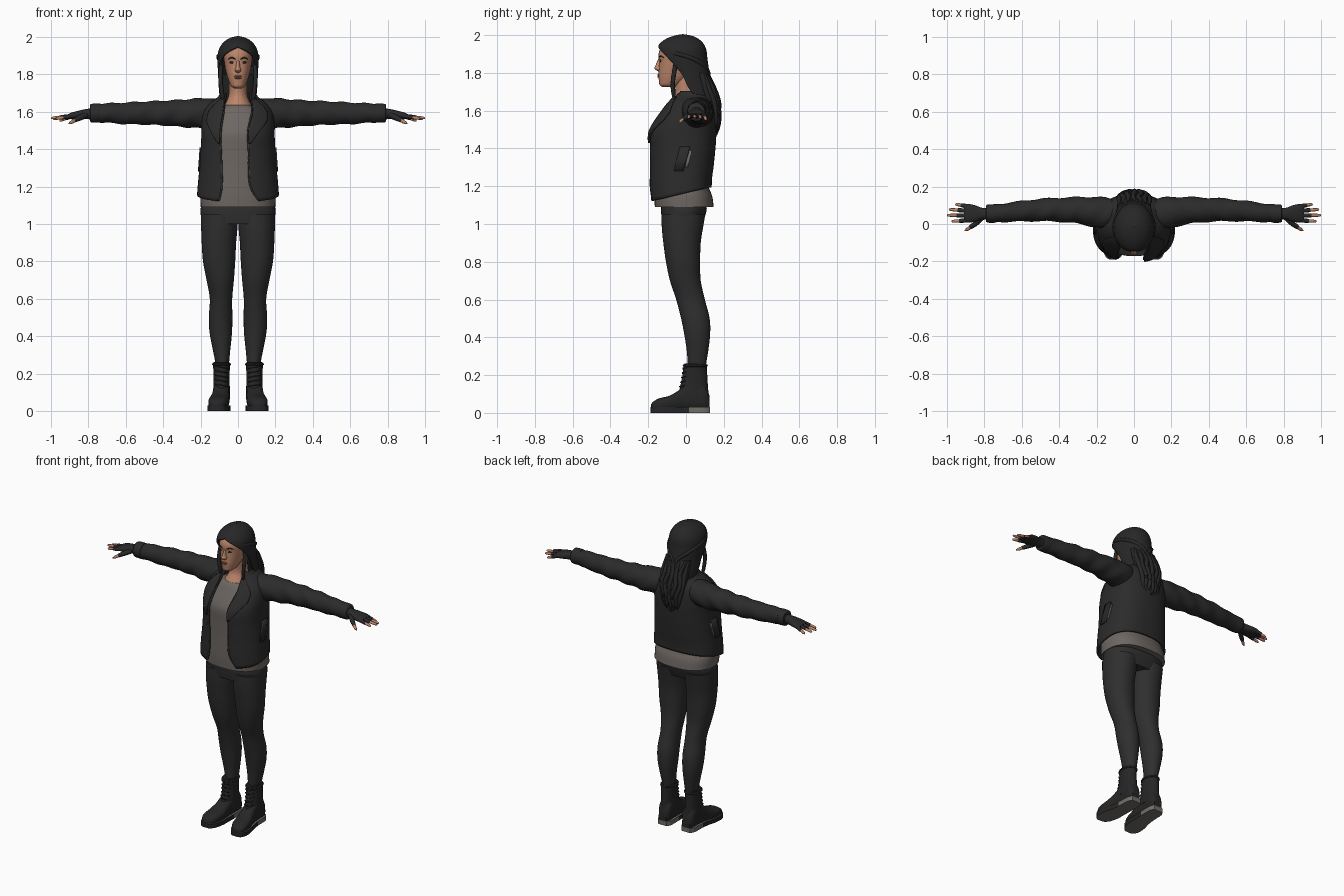
import bpy, bmesh, math
from mathutils import Vector, Matrix

if "Cube" in bpy.data.objects:
    bpy.data.objects.remove(bpy.data.objects["Cube"])

def material(name, r, g, b):
    m = bpy.data.materials.new(name)
    m.diffuse_color = (r, g, b, 1)
    m.use_nodes = True
    m.node_tree.nodes["Principled BSDF"].inputs["Base Color"].default_value = m.diffuse_color
    return m

JACKET = material("jacket black", .024, .024, .024)
TROUSER = material("trouser charcoal", .028, .028, .028)
HAIR = material("hair black", .02, .02, .02)
BOOT = material("boot black", .019, .019, .019)
GLOVE = material("glove black", .022, .022, .023)
SHIRT = material("shirt grey", .155, .135, .122)
SOLE = material("sole grey", .17, .155, .14)
SKIN = material("skin", .5, .235, .145)
LIPS = material("lips", .36, .13, .09)
METAL = material("zip metal", .07, .07, .07)

def sample(tab, u):
    """Smooth interpolation of a table whose rows start with the parameter."""
    u = min(max(u, tab[0][0]), tab[-1][0])
    i = max(k for k in range(len(tab) - 1) if tab[k][0] <= u)
    def slope(k, c):
        lo, hi = tab[max(k - 1, 0)], tab[min(k + 1, len(tab) - 1)]
        return (hi[c] - lo[c]) / (hi[0] - lo[0])
    p, q = tab[i], tab[i + 1]
    h = q[0] - p[0]
    s = (u - p[0]) / h
    return [(2*s**3 - 3*s**2 + 1) * p[c] + (s**3 - 2*s**2 + s) * h * slope(i, c)
            + (3*s**2 - 2*s**3) * q[c] + (s**3 - s**2) * h * slope(i + 1, c)
            for c in range(1, len(p))]

def spread(tab, sub):
    us = [p[0] + (q[0] - p[0]) * k / sub for p, q in zip(tab, tab[1:]) for k in range(sub)]
    return us + [tab[-1][0]]

def finish(ob, mat, mirror, thick=0):
    ob.data.materials.append(mat)
    ob.data.shade_smooth()
    ob.data.set_sharp_from_angle(angle=math.radians(50))
    bpy.context.collection.objects.link(ob)
    if thick:
        mod = ob.modifiers.new("thickness", 'SOLIDIFY')
        mod.thickness, mod.offset = thick, 0
    if mirror:
        ob.modifiers.new("mirror", 'MIRROR')
    return ob

def skin_rows(name, rows, mat, closed=True, caps=True, thick=0, mirror=False):
    n, m = len(rows[0]), len(rows)
    faces = [(i*n + j, i*n + (j+1) % n, (i+1)*n + (j+1) % n, (i+1)*n + j)
             for i in range(m - 1) for j in range(n if closed else n - 1)]
    if closed and caps:
        faces += [tuple(range(n)), tuple(range((m - 1)*n, m*n))]
    me = bpy.data.meshes.new(name)
    me.from_pydata([tuple(p) for r in rows for p in r], [], faces)
    bm = bmesh.new()
    bm.from_mesh(me)
    bmesh.ops.remove_doubles(bm, verts=bm.verts, dist=1e-5)
    bmesh.ops.recalc_face_normals(bm, faces=bm.faces)
    bm.to_mesh(me)
    bm.free()
    return finish(bpy.data.objects.new(name, me), mat, mirror, thick)

def surf(tab, u, t, e=1, off=0, axis='z'):
    """Point on a lofted oval; t = 0 faces the front, t = pi/2 faces +x."""
    v = sample(tab, u)
    s, c = math.sin(t), math.cos(t)
    x = (v[0] + off) * math.copysign(abs(s)**e, s) + (v[3] if len(v) > 3 else 0)
    y = (v[1] + v[2]) / 2 - ((v[2] - v[1]) / 2 + off) * math.copysign(abs(c)**e, c)
    return Vector({'z': (x, y, u), 'x': (u, y, x), 'y': (x, u, y)}[axis])

def loft(name, tab, mat, e=1, sub=4, n=40, axis='z', span=None, off=0, warp=None, us=None, **kw):
    rows = []
    for u in us or spread(tab, sub):
        a, b = span(u) if span else (0, 2 * math.pi * (n - 1) / n)
        row = [surf(tab, u, a + (b - a) * j / (n - 1), e, off, axis) for j in range(n)]
        rows.append([warp(p) for p in row] if warp else row)
    return skin_rows(name, rows, mat, closed=span is None, **kw)

def tube(name, pts, mat, n=10, sub=4, **kw):
    """Round strand through (x, y, z, radius) points."""
    tab = [(k, *p) for k, p in enumerate(pts)]
    s = [sample(tab, u) for u in spread(tab, sub)]
    c = [Vector(p[:3]) for p in s]
    rows = []
    for i, p in enumerate(s):
        q = (c[min(i + 1, len(c) - 1)] - c[max(i - 1, 0)]).to_track_quat('Z', 'Y')
        rows.append([c[i] + q @ Vector((p[3]*math.cos(2*math.pi*j/n), p[3]*math.sin(2*math.pi*j/n), 0))
                     for j in range(n)])
    return skin_rows(name, rows, mat, **kw)

def blob(name, loc, size, mat, mirror=False):
    me = bpy.data.meshes.new(name)
    bm = bmesh.new()
    bmesh.ops.create_uvsphere(bm, u_segments=16, v_segments=10, radius=1,
                              matrix=Matrix.Translation(loc) @ Matrix.Diagonal((*size, 1)))
    bm.to_mesh(me)
    bm.free()
    return finish(bpy.data.objects.new(name, me), mat, mirror)

def angle_at(tab, u, x, e):
    return math.asin(min(1, abs(x) / sample(tab, u)[0])**(1 / e))

# Trousers: hips and mirrored legs (z, half width, front y, back y, centre x)
loft("hips", [(1.0, .19, -.125, .085), (1.04, .198, -.13, .1), (1.08, .2, -.132, .11),
              (1.15, .185, -.125, .1)], TROUSER, e=.85)
loft("leg", [(.2, .035, .014, .1, .084), (.25, .036, .01, .105, .084), (.33, .047, .004, .118, .088),
             (.42, .06, -.01, .128, .092), (.5, .063, -.026, .125, .093), (.6, .06, -.052, .1, .091),
             (.7, .073, -.085, .078, .095), (.8, .086, -.106, .075, .101), (.9, .092, -.12, .078, .102),
             (.98, .097, -.128, .09, .1), (1.05, .098, -.13, .102, .1)], TROUSER, e=.95, mirror=True)

# Boots: foot along y (y, half width, bottom, top, centre x), sole, shaft, laces
FOOT = [(-.185, .018, .018, .045, .112), (-.175, .034, .012, .058, .111), (-.145, .05, .01, .076, .108),
        (-.09, .054, .01, .09, .101), (-.04, .048, .01, .118, .094), (0, .045, .01, .15, .09),
        (.05, .044, .01, .17, .088), (.1, .042, .01, .15, .087), (.125, .028, .012, .09, .087)]
loft("boot_foot", FOOT, BOOT, e=.75, sub=3, n=28, axis='y', mirror=True)
ys = spread(FOOT, 3)
edge = []
for side, seq in ((1, ys), (-1, ys[::-1])):
    for y in seq:
        v = sample(FOOT, y)
        edge.append((v[3] + side * (v[0] + .004), y * 1.02))
sole = skin_rows("boot_sole", [[(x, y, z) for x, y in edge] for z in (0, .03)], SOLE, mirror=True)
sole.data.materials.append(BOOT)
for f in sole.data.polygons:
    if abs(f.normal.z) < .5 and f.center.y < .01:
        f.material_index = 1
SHAFT = [(.08, .046, -.045, .122, .088), (.13, .044, -.033, .117, .088), (.19, .043, -.02, .113, .088),
         (.25, .045, -.012, .11, .088), (.262, .043, -.008, .107, .088)]
loft("boot_shaft", SHAFT, BOOT, n=28, mirror=True)
for k in range(6):
    z = .115 + k * .024
    tube("boot_lace", [(*surf(SHAFT, z + d, t, off=.002), .004) for t, d in
                       ((-.8, -.006), (0, 0), (.8, .006))], BOOT, n=6, mirror=True)
tube("boot_collar", [(*surf(SHAFT, .25, k * math.pi / 6), .006) for k in range(13)], BOOT, n=8, sub=2, mirror=True)

# Shirt and neck
loft("shirt", [(1.09, .2, -.165, .147), (1.15, .2, -.168, .138), (1.2, .19, -.168, .12), (1.3, .18, -.167, .125),
               (1.4, .174, -.169, .13), (1.48, .172, -.17, .135), (1.53, .17, -.15, .135),
               (1.58, .15, -.122, .125), (1.62, .108, -.1, .11), (1.635, .08, -.085, .1)], SHIRT, e=.82)
loft("neck", [(1.57, .1, -.105, .1), (1.62, .084, -.093, .09), (1.65, .064, -.076, .08),
              (1.69, .05, -.057, .075), (1.76, .048, -.06, .07), (1.81, .048, -.06, .07)], SKIN)

# Jacket: open shell with a hem that rises to the back
E = .82
COAT = [(1.12, .213, -.188, .13), (1.2, .208, -.188, .132), (1.3, .2, -.186, .14), (1.4, .193, -.187, .15),
        (1.48, .19, -.187, .155), (1.53, .19, -.165, .155), (1.6, .178, -.12, .15),
        (1.64, .15, -.09, .142), (1.67, .11, -.066, .125), (1.69, .085, -.056, .108)]
GAP = [(1.12, .1, .11), (1.2, .085, .065), (1.4, .09, .056), (1.5, .09, .052), (1.6, .075, .074), (1.69, .062, .062)]

def hem(p):
    p.z += .075 * (p.y + .188) / .318 * max(0, (1.3 - p.z) / .18)
    return p

def coat_span(z):
    left, right = sample(GAP, z)
    return angle_at(COAT, z, right, E), 2 * math.pi - angle_at(COAT, z, left, E)

loft("jacket_body", COAT, JACKET, e=E, n=72, span=coat_span, warp=hem, thick=.012)
loft("jacket_collar", [(1.645, .118, -.085, .135), (1.67, .105, -.075, .125), (1.7, .088, -.055, .108)],
     JACKET, n=48, span=lambda z: (.85, 2 * math.pi - .85), thick=.012)
# Lapels, zips and side pockets follow the jacket surface
for side, col in ((-1, 0), (1, 1)):
    def lapel_span(z):
        a = angle_at(COAT, z, sample(GAP, z)[col], E)
        w = .55 * max(.05, min((z - 1.42) / .13, (1.72 - z) / .12, 1))
        return side * a, side * (a + w)
    loft("lapel", COAT, JACKET, e=E, n=10, span=lapel_span, off=.012, thick=.01,
         us=[1.43 + k * .015 for k in range(17)])
    tube("front_zip", [(*hem(surf(COAT, z, side * angle_at(COAT, z, sample(GAP, z)[col], E), E, .003)), .005)
                       for z in (1.125, 1.2, 1.3, 1.4, 1.48, 1.53, 1.6)], METAL, n=6)
    loft("pocket_lining", COAT, SOLE, e=E, n=4, off=.008, thick=.004, us=[1.3, 1.33, 1.36, 1.39],
         span=lambda z: (side * (1.63 + z - 1.3), side * (1.7 + z - 1.3)))
    loft("pocket_flap", COAT, JACKET, e=E, n=6, off=.009, thick=.008, us=[1.28, 1.34, 1.41],
         span=lambda z: (side * (1.4 + z - 1.28), side * (1.6 + z - 1.28)))

# Sleeves along x (x, half height, front y, back y, centre z), with soft folds
def folds(p):
    p.z += .003 * math.sin(p.x * 55 + p.y * 30)
    p.y += .003 * math.sin(p.x * 42 + p.z * 40)
    return p

loft("sleeve", [(.1, .07, -.01, .13, 1.595), (.16, .08, -.025, .142, 1.593), (.22, .079, -.015, .145, 1.592),
                (.3, .073, .002, .144, 1.592), (.4, .066, .012, .14, 1.593), (.5, .062, .015, .135, 1.593),
                (.65, .055, .012, .117, 1.592), (.75, .049, .01, .103, 1.594)],
     JACKET, axis='x', sub=6, n=32, warp=folds, mirror=True)
loft("cuff", [(.735, .05, .008, .104, 1.593), (.755, .051, .006, .105, 1.593), (.785, .049, .008, .103, 1.593),
              (.79, .045, .012, .1, 1.593)], JACKET, axis='x', n=32, mirror=True)

# Gloved hands with bare fingertips
loft("glove_palm", [(.77, .031, .025, .086, 1.588), (.81, .027, .024, .086, 1.588), (.85, .023, .012, .1, 1.583),
                    (.89, .018, .008, .108, 1.578), (.91, .011, .013, .104, 1.575)],
     GLOVE, axis='x', n=24, e=.85, mirror=True)
for y0, y1, xt, z1 in ((.02, .014, .975, 1.563), (.045, .047, 1.0, 1.566), (.07, .078, .99, 1.562),
                       (.094, .106, .955, 1.552)):
    a, b = Vector((.885, y0, 1.578)), Vector((xt, y1, z1))
    m = a.lerp(b, .55)
    tube("glove_finger", [(*a, .011), (*a.lerp(b, .3), .0115), (*m, .0105)], GLOVE, mirror=True)
    tube("fingertip", [(*a.lerp(b, .5), .0088), (*a.lerp(b, .8), .0085), (*a.lerp(b, .96), .006), (*b, .002)],
         SKIN, mirror=True)
tube("glove_thumb", [(.815, .035, 1.582, .017), (.845, .005, 1.568, .015), (.875, -.018, 1.553, .011)],
     GLOVE, mirror=True)
tube("thumb_tip", [(.87, -.015, 1.556, .009), (.89, -.028, 1.544, .009), (.905, -.036, 1.537, .003)],
     SKIN, mirror=True)

# Head and face
FACE = [(1.725, .02, -.125, -.06), (1.735, .035, -.139, -.04), (1.755, .046, -.143, -.01), (1.785, .057, -.146, .03),
        (1.82, .066, -.144, .05), (1.86, .073, -.142, .06), (1.9, .076, -.145, .07), (1.935, .07, -.13, .07),
        (1.965, .05, -.085, .05)]
loft("head", FACE, SKIN, e=.92)
loft("nose", [(1.808, .009, -.147, -.12), (1.815, .016, -.158, -.12), (1.824, .017, -.168, -.12),
              (1.838, .012, -.162, -.12), (1.875, .008, -.147, -.12)], SKIN, n=16)

def on_face(x, z, off=0):
    return surf(FACE, z, angle_at(FACE, z, x, .92), .92, off)

blob("eye", on_face(.031, 1.864), (.014, .004, .006), HAIR, True)
tube("eyebrow", [(*on_face(.014, 1.882), .003), (*on_face(.035, 1.889), .004), (*on_face(.053, 1.881), .002)],
     HAIR, n=8, mirror=True)
blob("upper_lip", on_face(0, 1.789), (.022, .006, .005), LIPS)
blob("lower_lip", on_face(0, 1.78), (.018, .006, .005), LIPS)
blob("ear", (.098, -.008, 1.85), (.011, .016, .028), SKIN, True)

# Hair: cap open around the face, side braids, hanging strands and tail
CAP = [(1.63, .085, -.03, .15), (1.68, .093, -.07, .15), (1.73, .098, -.1, .138), (1.78, .1, -.11, .122),
       (1.83, .103, -.13, .115), (1.88, .105, -.148, .108), (1.92, .101, -.15, .103), (1.95, .088, -.137, .09),
       (1.975, .066, -.105, .065), (1.99, .04, -.068, .035), (1.997, .018, -.04, .005), (2.0, .001, -.018, -.016)]
LINE = [(1.63, 1.75), (1.72, 1.5), (1.78, 1.4), (1.83, 1.22), (1.87, 1.02), (1.9, .8), (1.925, .45), (1.945, .02)]

def cap_span(z):
    t = max(0, sample(LINE, z)[0]) if z < 1.945 else 0
    return t, 2 * math.pi - t

loft("hair_cap", CAP, HAIR, sub=5, n=56, span=cap_span, thick=.01)
TAIL = [(1.46, .03, .125, .16), (1.5, .055, .115, .17), (1.56, .07, .11, .176), (1.64, .086, .09, .175),
        (1.72, .092, .06, .15), (1.8, .09, .04, .12)]
loft("hair_tail", TAIL, HAIR)
for k in range(7):
    t = math.pi + (k - 3) * .38
    tube("tail_strand", [(*surf(TAIL, z, t + .12 * math.sin(z * 40 + k), off=-.002), r) for z, r in
                         ((1.47 + .012 * (k % 3), .004), (1.52, .012), (1.58, .014), (1.65, .014),
                          (1.72, .013), (1.79, .006))], HAIR)
tube("side_braid", [(*surf(CAP, z, t), r) for z, t, r in
                    ((1.91, .9, .005), (1.9, 1.4, .011), (1.88, 1.9, .012), (1.85, 2.4, .013),
                     (1.81, 2.9, .012), (1.77, 3.1, .008))], HAIR, mirror=True)
tube("face_strand", [(.085, -.055, 1.87, .006), (.093, -.06, 1.82, .012), (.092, -.07, 1.75, .012),
                     (.084, -.066, 1.69, .011), (.08, -.06, 1.65, .005)], HAIR, mirror=True)
